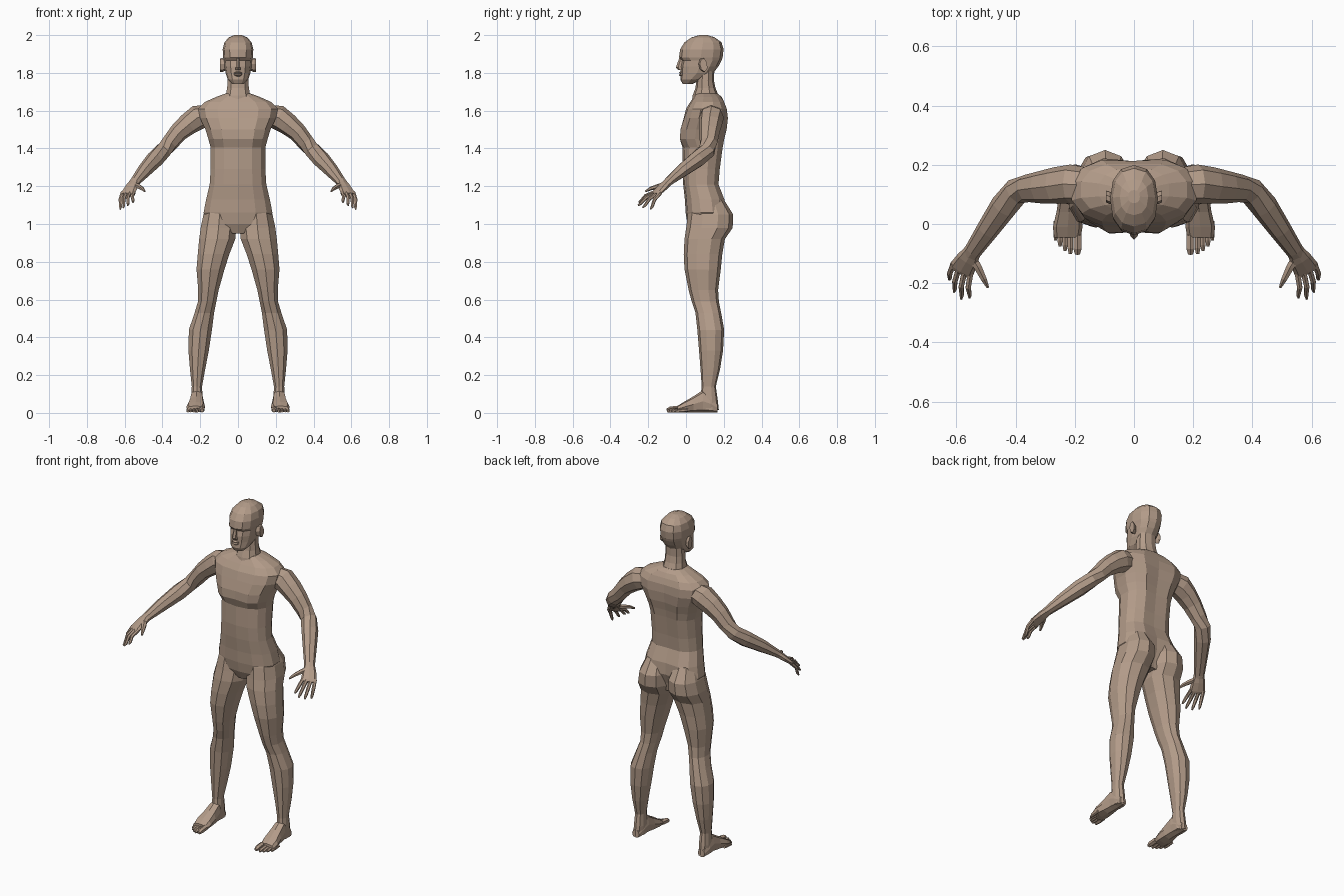
import bpy, bmesh, math
from mathutils import Vector as V

skin = bpy.data.materials.new("skin")
skin.diffuse_color = (0.45, 0.33, 0.25, 1)


def ring(c, u, v, n, e=1.0, groove=(0, 0)):
    """Superellipse ring; first point is on the -v side. groove dents front and back centre."""
    f = lambda t: math.copysign(abs(t) ** e, t) if abs(t) > 1e-6 else 0.0
    pts = []
    for i in range(n):
        a = 2 * math.pi * i / n
        pts.append(c + u * f(math.sin(a)) - v * f(math.cos(a)))
    pts[0] += v.normalized() * groove[0]
    if n % 2 == 0:
        pts[n // 2] -= v.normalized() * groove[1]
    return pts


def loft(name, rings, mirror=False):
    bm = bmesh.new()
    rows = [[bm.verts.new(p) for p in r] for r in rings]
    n = len(rows[0])
    for a, b in zip(rows, rows[1:]):
        for i in range(n):
            j = (i + 1) % n
            bm.faces.new((a[i], a[j], b[j], b[i]))
    bm.faces.new(rows[0])
    bm.faces.new(rows[-1])
    bmesh.ops.recalc_face_normals(bm, faces=bm.faces)
    me = bpy.data.meshes.new(name)
    bm.to_mesh(me)
    bm.free()
    me.materials.append(skin)
    ob = bpy.data.objects.new(name, me)
    bpy.context.collection.objects.link(ob)
    if mirror:
        m = ob.modifiers.new("mirror", 'MIRROR')
        m.use_mirror_merge = False
    return ob


def level(z, x0, x1, y0, y1, n, e=0.9, groove=(0, 0)):
    """Horizontal ring inside a rectangle."""
    return ring(V(((x0 + x1) / 2, (y0 + y1) / 2, z)), V(((x1 - x0) / 2, 0, 0)),
                V((0, (y1 - y0) / 2, 0)), n, e, groove)


def tube(name, path, n, e=0.95):
    """Mirrored limb along a path of (x, y, z, side radius, upright radius)."""
    pts = [V(p[:3]) for p in path]
    rings = []
    for i, p in enumerate(path):
        t = (pts[min(i + 1, len(pts) - 1)] - pts[max(i - 1, 0)]).normalized()
        u = t.cross(V((0, 0, 1))).normalized()
        v = t.cross(u).normalized()
        rings.append(ring(pts[i], u * p[3], v * p[4], n, e))
    return loft(name, rings, True)


# Torso: z, half width, front y, back y, chest groove, spine groove
torso = [
    (0.95, .05, .03, .17, 0, 0), (1.00, .15, .008, .195, 0, .02),
    (1.06, .186, -.002, .222, 0, .025), (1.13, .172, -.006, .212, 0, .015),
    (1.21, .153, -.015, .180, 0, .010), (1.29, .148, -.020, .187, 0, .012),
    (1.405, .148, -.018, .203, 0, .015), (1.45, .160, -.043, .213, .016, .018),
    (1.50, .176, -.040, .226, .014, .020), (1.56, .205, -.020, .232, .008, .020),
    (1.61, .215, .000, .225, 0, .012), (1.645, .182, .022, .210, 0, .008),
    (1.672, .120, .040, .190, 0, 0), (1.69, .07, .05, .168, 0, 0)]
loft("torso", [level(z, -w, w, f, b, 14, 0.82, (gf, gb)) for z, w, f, b, gf, gb in torso])

# Neck
neck = [(1.64, .09, .03, .19), (1.68, .068, .035, .172), (1.72, .060, .050, .156),
        (1.76, .058, .055, .148), (1.81, .056, .06, .15)]
loft("neck", [level(z, -w, w, f, b, 10) for z, w, f, b in neck])

# Head with jaw, eye hollow and brow
head = [(1.742, .032, -.018, .035), (1.765, .054, -.030, .085), (1.80, .066, -.028, .145),
        (1.835, .072, -.029, .172), (1.866, .075, -.022, .188), (1.882, .079, -.037, .194),
        (1.925, .081, -.031, .199), (1.962, .072, -.008, .188), (1.988, .048, .03, .152),
        (2.0, .02, .07, .115)]
loft("head", [level(z, -w, w, f, b, 12, 0.88) for z, w, f, b in head])

# Nose, lips and ears
loft("nose", [level(z, -w, w, f, 0, 6) for z, w, f in
              ((1.878, .008, -.036), (1.828, .014, -.054), (1.815, .016, -.042))])
loft("lips", [level(z, -w, w, f, 0, 8) for z, w, f in
              ((1.782, .014, -.030), (1.788, .022, -.038), (1.795, .024, -.032),
               (1.801, .022, -.038), (1.807, .012, -.030))])
loft("ear", [ring(V((x, y, 1.842)), V((0, r * .55, r * .1)), V((0, -r * .15, r)), 7) for x, y, r in
             ((.062, .08, .028), (.084, .09, .038), (.094, .094, .036))], True)

# Leg with buttock: z, inner x, outer x, front y, back y
leg = [
    (1.13, .035, .155, .03, .200), (1.05, .008, .187, .010, .250),
    (0.98, .004, .202, .001, .247), (0.92, .010, .210, -.008, .206),
    (0.84, .042, .217, -.012, .192), (0.76, .068, .223, -.008, .184),
    (0.65, .100, .213, .014, .170), (0.59, .112, .214, .030, .174),
    (0.53, .124, .232, .050, .186), (0.44, .135, .263, .060, .202),
    (0.33, .152, .265, .069, .196), (0.23, .172, .256, .077, .180),
    (0.14, .189, .246, .083, .158), (0.07, .186, .250, .075, .168),
    (0.015, .189, .248, .070, .174)]
loft("leg", [level(*s, 10, 0.92) for s in leg], True)

# Foot: y, inner x, outer x, height
foot = [(.168, .197, .243, .045), (.13, .186, .252, .09), (.09, .183, .254, .118),
        (.04, .178, .262, .085), (-.01, .174, .274, .056), (-.045, .180, .270, .034)]
loft("foot", [ring(V(((a + b) / 2, y, h / 2 + .003)), V(((b - a) / 2, 0, 0)), V((0, 0, h / 2)), 8, 0.75)
              for y, a, b, h in foot], True)

# Toes: x, tip y, radius
for i, (x, tip, r) in enumerate([(.191, -.102, .016), (.215, -.100, .011), (.233, -.090, .010),
                                 (.250, -.075, .010), (.265, -.055, .009)]):
    tube("toe_%d" % (i + 1), [(x, tip + .065, r + .006, r, r), (x, tip + .02, r + .002, r, r),
                              (x, tip, r * .8, r * .6, r * .6)], 6)

# Arm
tube("arm", [
    (.13, .130, 1.585, .055, .050), (.215, .135, 1.563, .066, .066),
    (.265, .130, 1.528, .062, .058), (.315, .124, 1.485, .055, .050),
    (.360, .120, 1.430, .047, .045), (.397, .110, 1.388, .046, .044),
    (.440, .060, 1.343, .046, .045), (.495, -.020, 1.283, .038, .036),
    (.543, -.090, 1.226, .030, .023), (.555, -.107, 1.21, .031, .019)], 8)

# Palm
tube("palm", [(.545, -.092, 1.224, .028, .020), (.562, -.120, 1.198, .038, .019),
              (.583, -.155, 1.165, .044, .013), (.588, -.164, 1.157, .040, .009)], 8, 0.85)

# Fingers run from the knuckle line to their tips, with a raised middle joint
knuckle, across = V((.581, -.150, 1.168)), V((-.864, -.504, 0))
tips = {"index": (.033, (.556, -.250, 1.115)), "middle": (.011, (.584, -.254, 1.098)),
        "ring": (-.011, (.608, -.230, 1.086)), "little": (-.033, (.624, -.188, 1.077))}
for name, (off, tip) in tips.items():
    a, b = knuckle + across * off, V(tip)
    mid = a.lerp(b, 0.5) + V((.006, -.006, .007))
    tube(name + "_finger", [(*a, .011, .011), (*mid, .010, .010),
                            (*a.lerp(b, 0.85), .008, .008), (*b, .004, .004)], 6)
tube("thumb", [(.553, -.105, 1.210, .016, .014), (.528, -.145, 1.200, .015, .013),
               (.508, -.185, 1.188, .011, .010), (.494, -.214, 1.173, .005, .005)], 6)
